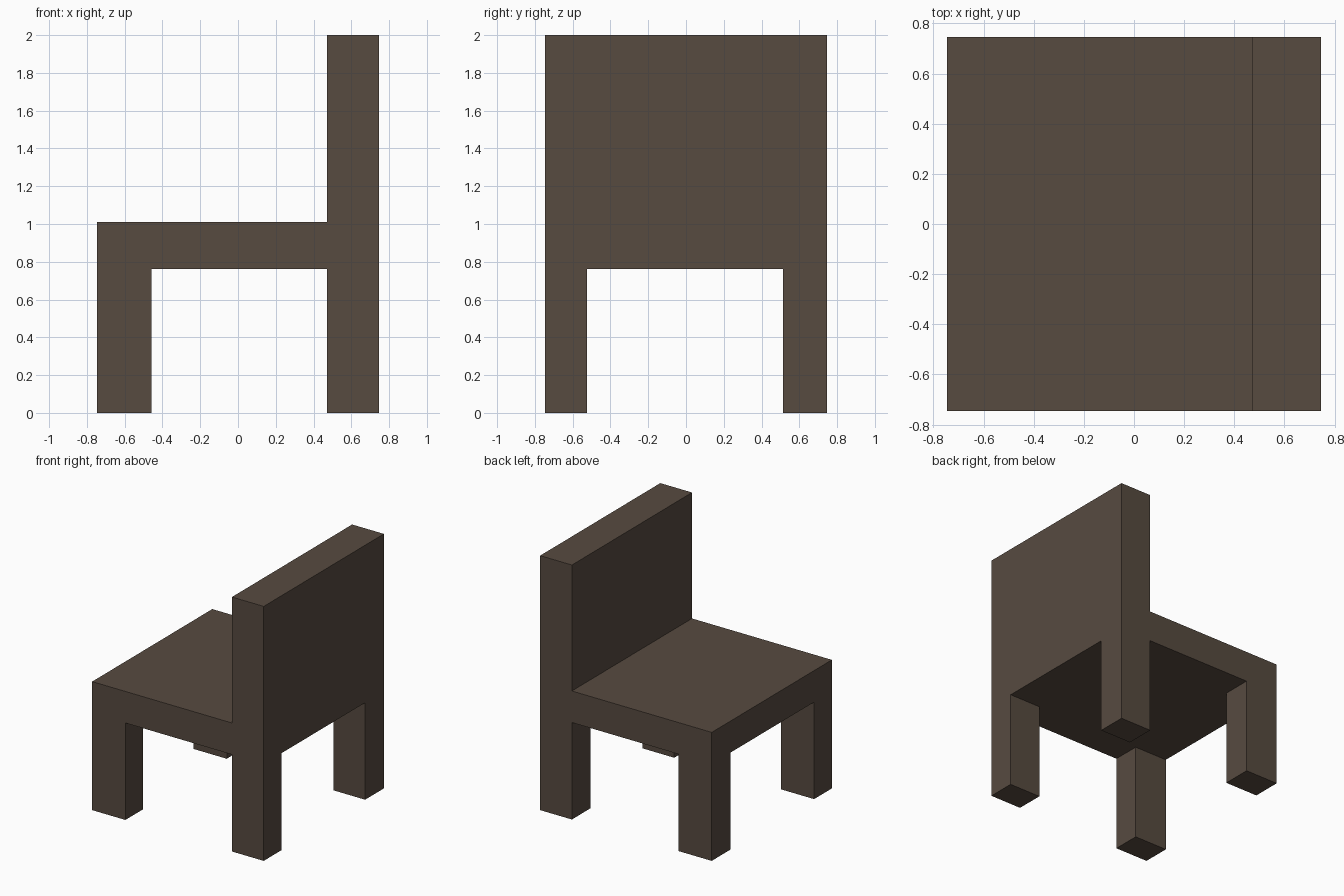
import bpy

if "Cube" in bpy.data.objects:
    bpy.data.objects.remove(bpy.data.objects["Cube"])

# One dark brown wood colour for the whole chair
wood = bpy.data.materials.new("dark brown wood")
wood.diffuse_color = (0.095, 0.069, 0.051, 1.0)
wood.use_nodes = True
wood.node_tree.nodes["Principled BSDF"].inputs["Base Color"].default_value = wood.diffuse_color


def box(name, x, y, z):
    """Box spanning the given (min, max) ranges."""
    spans = (x, y, z)
    bpy.ops.mesh.primitive_cube_add(size=1)
    obj = bpy.context.object
    obj.name = name
    centre = [(a + b) / 2 for a, b in spans]
    for v in obj.data.vertices:
        v.co = [c + k * (b - a) for c, k, (a, b) in zip(centre, v.co, spans)]
    obj.data.materials.append(wood)
    return obj


HALF = 0.746                    # half of the square footprint
SEAT_LOW, SEAT_TOP = 0.762, 1.01
BACK_X = 0.47                   # inner face of the backrest

# Seat slab and full-width backrest
box("seat", (-HALF, BACK_X), (-HALF, HALF), (SEAT_LOW, SEAT_TOP))
box("backrest", (BACK_X, HALF), (-HALF, HALF), (SEAT_LOW, 2.0))

# Four legs, flush with the outer corners
for end, x in (("front", (-HALF, -0.457)), ("back", (BACK_X, HALF))):
    for side, y in (("right", (-HALF, -0.525)), ("left", (0.513, HALF))):
        box(f"{end}_{side}_leg", x, y, (0.0, SEAT_LOW))
